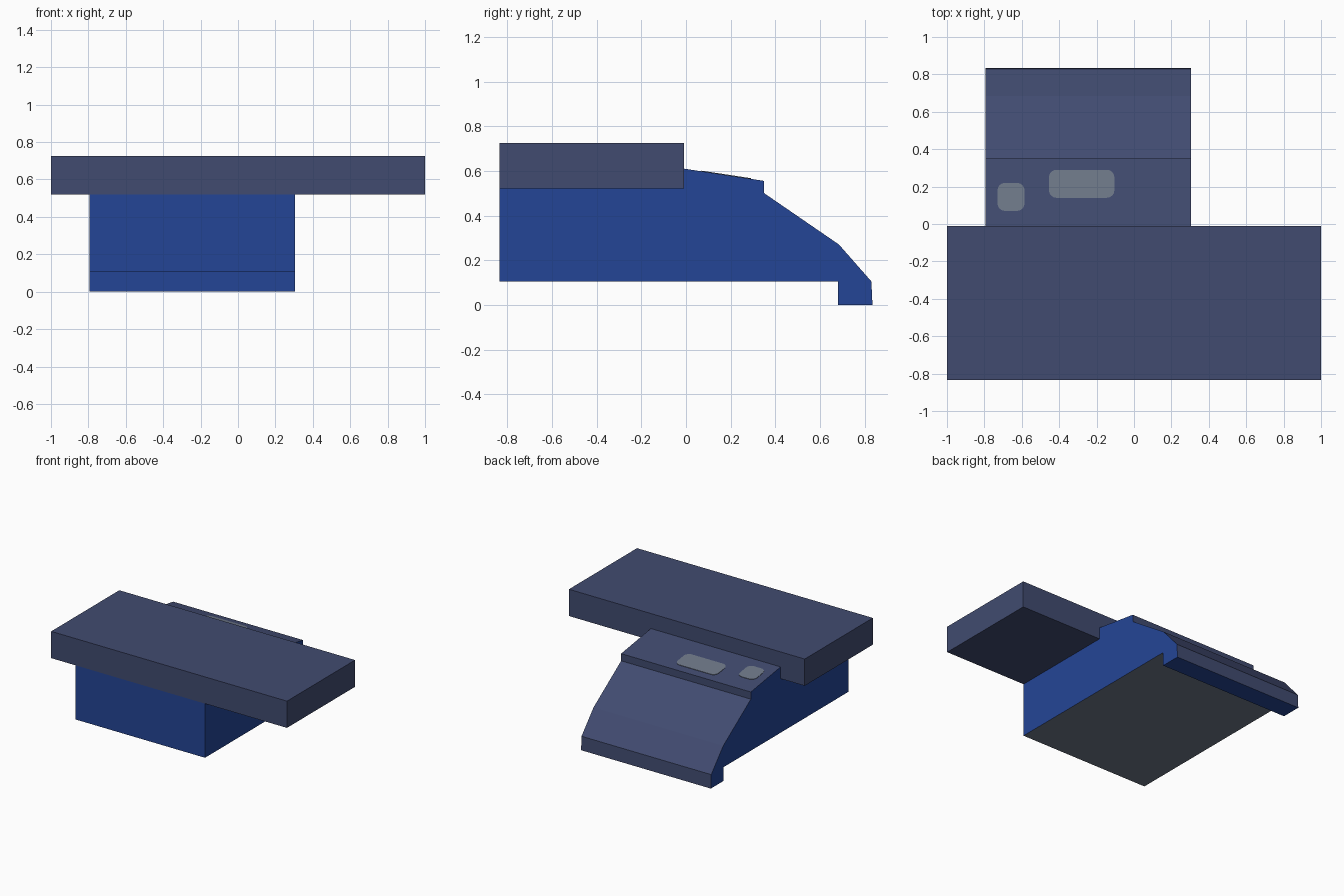
import bpy, bmesh, math

if "Cube" in bpy.data.objects:
    bpy.data.objects.remove(bpy.data.objects["Cube"])


def material(name, rgb):
    lin = [((c / 255 + 0.055) / 1.055) ** 2.4 for c in rgb]
    m = bpy.data.materials.new(name)
    m.diffuse_color = (*lin, 1)
    m.use_nodes = True
    m.node_tree.nodes["Principled BSDF"].inputs["Base Color"].default_value = m.diffuse_color
    return m


slate = material("slate blue", (65, 75, 112))
blue = material("deep blue", (36, 69, 150))
grey = material("grey", (110, 120, 136))


def prism(name, bottom, top, mats):
    """Solid between two matching outlines."""
    bm = bmesh.new()
    a = [bm.verts.new(p) for p in bottom]
    b = [bm.verts.new(p) for p in top]
    n = len(a)
    bm.faces.new(a)
    bm.faces.new(b)
    for i in range(n):
        j = (i + 1) % n
        bm.faces.new((a[i], a[j], b[j], b[i]))
    bmesh.ops.recalc_face_normals(bm, faces=bm.faces)
    me = bpy.data.meshes.new(name)
    bm.to_mesh(me)
    bm.free()
    for m in mats:
        me.materials.append(m)
    ob = bpy.data.objects.new(name, me)
    bpy.context.collection.objects.link(ob)
    return ob


# Overhanging top slab
rect = [(-1, -0.835), (1, -0.835), (1, -0.01), (-1, -0.01)]
prism("top_slab", [(x, y, 0.52) for x, y in rect],
      [(x, y, 0.725) for x, y in rect], [slate])

# Body: side profile (y, z) extruded across x
profile = [(-0.835, 0.105), (0.68, 0.105), (0.68, 0), (0.835, 0), (0.83, 0.105),
           (0.685, 0.27), (0.35, 0.5), (0.35, 0.555), (-0.01, 0.61),
           (-0.01, 0.52), (-0.835, 0.52)]
body = prism("body", [(-0.795, y, z) for y, z in profile],
             [(0.305, y, z) for y, z in profile], [blue, slate, grey])
for f in body.data.polygons:
    if f.normal.y > 0.5 or f.normal.z > 0.1:      # upper and back faces
        f.material_index = 1
    elif f.normal.z < -0.9 and f.center.z > 0.05:  # main underside
        f.material_index = 2


# Rounded buttons lying on the sloping deck
def deck(y):
    return 0.61 - (y + 0.01) * 0.055 / 0.36


def button(name, x0, x1, y0, y1, r=0.04):
    pts = []
    corners = [(x1 - r, y1 - r), (x0 + r, y1 - r), (x0 + r, y0 + r), (x1 - r, y0 + r)]
    for q, (cx, cy) in enumerate(corners):
        for k in range(5):
            t = math.pi / 2 * (q + k / 4)
            pts.append((cx + r * math.cos(t), cy + r * math.sin(t)))
    prism(name, [(x, y, deck(y) - 0.002) for x, y in pts],
          [(x, y, deck(y) + 0.003) for x, y in pts], [grey])


button("small_button", -0.73, -0.585, 0.07, 0.22)
button("wide_button", -0.455, -0.105, 0.14, 0.29)
